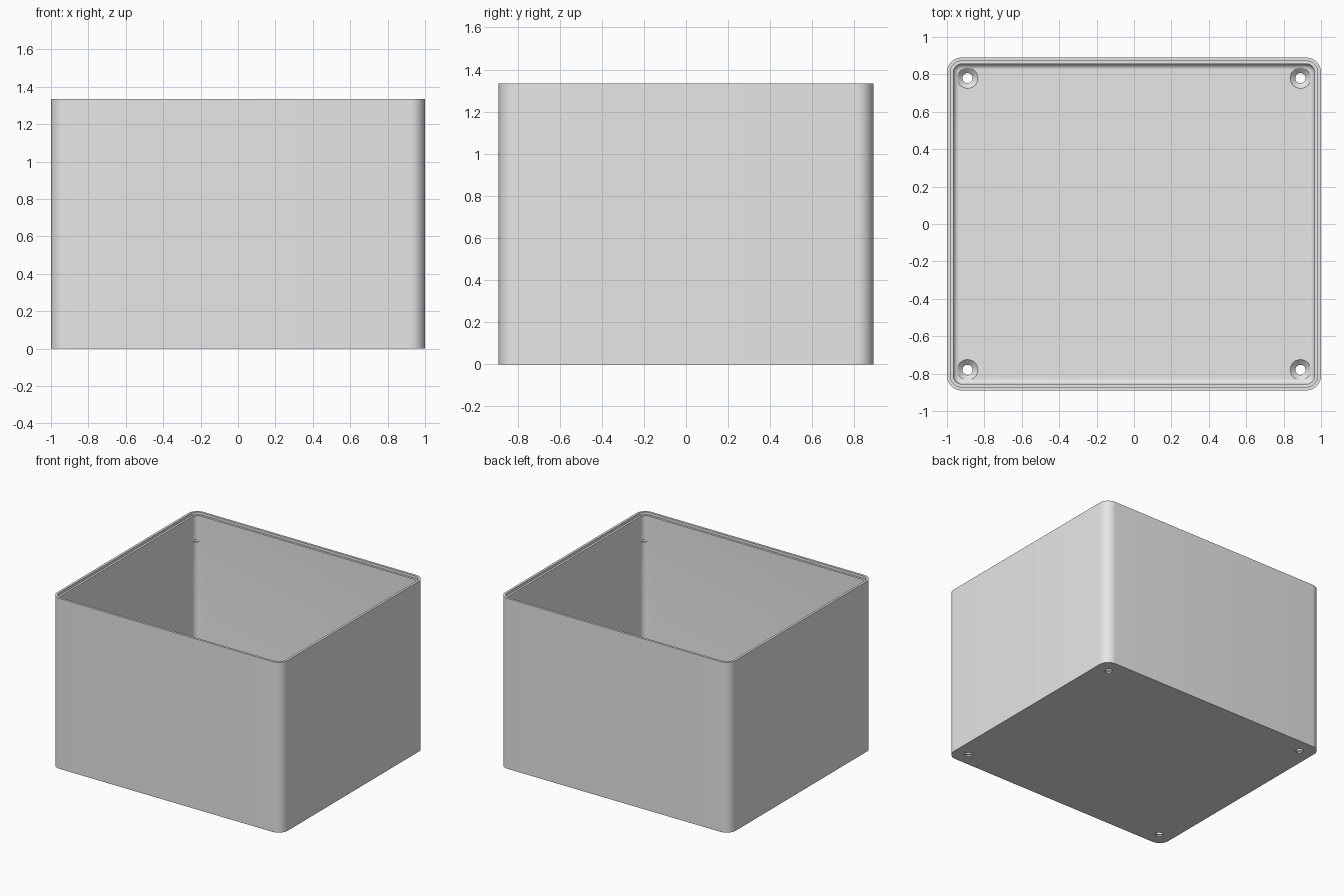
import bpy, bmesh
from math import sin, cos, pi, radians

cube = bpy.data.objects.get("Cube")
if cube:
    bpy.data.objects.remove(cube, do_unlink=True)

# Overall dimensions
HX, HY, HEIGHT = 1.0, 0.89, 1.335
CORNER, LIP, WALL, FLOOR, FILLET = 0.08, 0.018, 0.034, 0.035, 0.03

grey = bpy.data.materials.new("light grey")
grey.use_nodes = True
grey.diffuse_color = (0.8, 0.8, 0.8, 1)
grey.node_tree.nodes["Principled BSDF"].inputs["Base Color"].default_value = grey.diffuse_color


def outline(hx, hy, r, steps=10):
    """Rounded rectangle, counter-clockwise."""
    points = []
    for quarter, (sx, sy) in enumerate([(1, 1), (-1, 1), (-1, -1), (1, -1)]):
        for i in range(steps + 1):
            a = (quarter + i / steps) * pi / 2
            points.append((sx * (hx - r) + r * cos(a), sy * (hy - r) + r * sin(a)))
    return points


def loft(name, sections, location=(0, 0, 0)):
    """Skin a closed solid through (half x, half y, radius, z) sections."""
    bm = bmesh.new()
    rings = [[bm.verts.new((x, y, z)) for x, y in outline(hx, hy, r)]
             for hx, hy, r, z in sections]
    for low, high in zip(rings, rings[1:]):
        for i in range(len(low)):
            j = (i + 1) % len(low)
            bm.faces.new((low[i], low[j], high[j], high[i]))
    bm.faces.new(rings[0][::-1])
    bm.faces.new(rings[-1])
    bmesh.ops.remove_doubles(bm, verts=bm.verts, dist=0.00001)
    bmesh.ops.recalc_face_normals(bm, faces=bm.faces)
    mesh = bpy.data.meshes.new(name)
    bm.to_mesh(mesh)
    bm.free()
    mesh.materials.append(grey)
    obj = bpy.data.objects.new(name, mesh)
    obj.location = location
    bpy.context.collection.objects.link(obj)
    return obj


def inset(d, z):
    return (HX - d, HY - d, CORNER - d, z)


def round_section(r, z):
    return (r, r, r, z)


# Open box: outer wall, stepped rim, inner wall and filleted floor
sections = [inset(0, 0), inset(0, HEIGHT), inset(LIP, HEIGHT),
            inset(LIP, HEIGHT - 0.02), inset(WALL, HEIGHT - 0.02)]
for i in range(7):
    a = i / 6 * pi / 2
    sections.append(inset(WALL + FILLET * (1 - cos(a)), FLOOR + FILLET * (1 - sin(a))))
box = loft("open_box", sections)

# Countersunk floor holes and small notches high in the inner corners
cutters = []
for sx in (-1, 1):
    for sy in (-1, 1):
        cutters.append(loft("screw_hole_cutter", [
            round_section(0.027, -0.1), round_section(0.027, 0.01),
            round_section(0.055, FLOOR), round_section(0.055, FLOOR + 0.02)],
            (sx * 0.89, sy * 0.78, 0)))
        cutters.append(loft("corner_notch_cutter", [
            round_section(0.025, 1.11), round_section(0.025, 1.13)],
            (sx * 0.942, sy * 0.832, 0)))

bpy.ops.object.select_all(action='DESELECT')
box.select_set(True)
bpy.context.view_layer.objects.active = box
for cutter in cutters:
    cutter.hide_render = True
    mod = box.modifiers.new("cut", 'BOOLEAN')
    mod.operation = 'DIFFERENCE'
    mod.solver = 'EXACT'
    mod.object = cutter
    bpy.ops.object.modifier_apply(modifier=mod.name)
    bpy.data.objects.remove(cutter, do_unlink=True)

bpy.ops.object.shade_smooth_by_angle(angle=radians(30))
